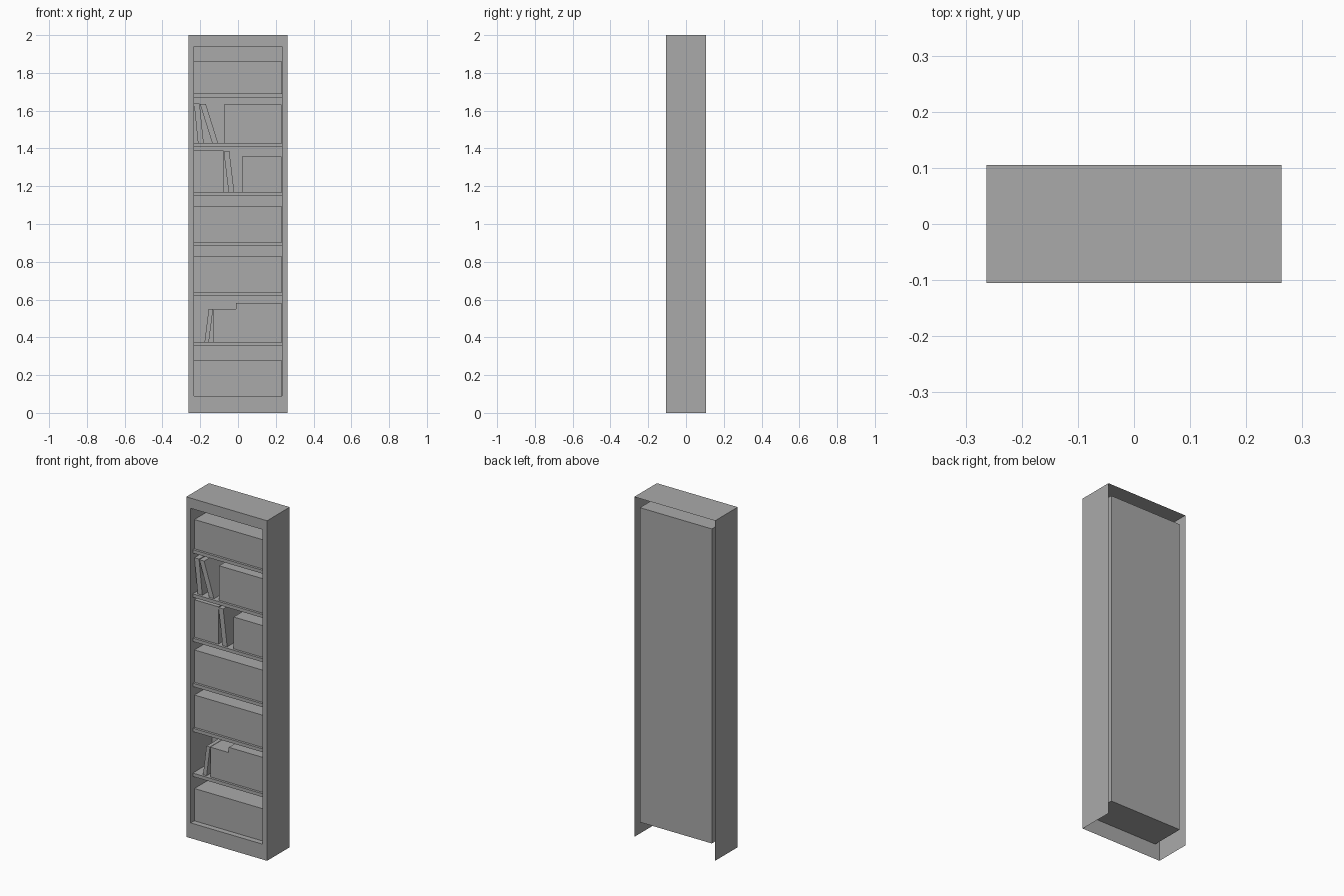
import bpy, bmesh

cube = bpy.data.objects.get("Cube")
if cube:
    bpy.data.objects.remove(cube, do_unlink=True)

grey = bpy.data.materials.new("plain grey")
grey.use_nodes = True
colour = (0.4, 0.4, 0.4, 1)
grey.diffuse_color = colour
grey.node_tree.nodes["Principled BSDF"].inputs["Base Color"].default_value = colour

HALF_W, HALF_D, HEIGHT = 0.263, 0.105, 2.0
IN_W, IN_BOTTOM, IN_TOP, IN_BACK = 0.234, 0.09, 1.94, 0.094
SHELF_FRONT, BOOK_FRONT = -0.086, -0.072
BOOK_RIGHT = 0.229


def finish(bm, name):
    bmesh.ops.recalc_face_normals(bm, faces=bm.faces)
    mesh = bpy.data.meshes.new(name)
    bm.to_mesh(mesh)
    bm.free()
    mesh.materials.append(grey)
    obj = bpy.data.objects.new(name, mesh)
    bpy.context.collection.objects.link(obj)
    return obj


def block(name, x0, x1, z0, z1, front, lean=0.0, back=IN_BACK - 0.002):
    """Box whose top is shifted sideways by lean."""
    bm = bmesh.new()
    bmesh.ops.create_cube(bm, size=1)
    for v in bm.verts:
        top = v.co.z > 0
        v.co.x = (x1 if v.co.x > 0 else x0) + (lean if top else 0)
        v.co.y = back if v.co.y > 0 else front
        v.co.z = z1 if top else z0
    return finish(bm, name)


# Carcass: thin outer shell, front frame and recessed inner compartment
bm = bmesh.new()


def loop(half_w, y, z0, z1):
    corners = ((-half_w, z0), (half_w, z0), (half_w, z1), (-half_w, z1))
    return [bm.verts.new((x, y, z)) for x, z in corners]


rings = [loop(HALF_W, HALF_D, 0, HEIGHT),
         loop(HALF_W, -HALF_D, 0, HEIGHT),
         loop(IN_W, -HALF_D, IN_BOTTOM, IN_TOP),
         loop(IN_W, IN_BACK, IN_BOTTOM, IN_TOP)]
for r, (a, b) in enumerate(zip(rings, rings[1:])):
    for i in range(4):
        j = (i + 1) % 4
        if r == 0 and i == 0:
            continue  # the underside stays open
        bm.faces.new((a[i], a[j], b[j], b[i]))
bm.faces.new(rings[-1])
finish(bm, "bookcase_carcass")

# Shelves, named from the bottom up
shelf_tops = [0.376, 0.64, 0.905, 1.17, 1.43, 1.69]
for n, z in enumerate(shelf_tops, 1):
    block(f"shelf_{n}", -IN_W, IN_W, z - 0.02, z, SHELF_FRONT, back=IN_BACK)

# Full-width rows of books
for n, (z0, z1) in enumerate([(IN_BOTTOM, 0.28), (0.64, 0.83),
                              (0.905, 1.095), (1.69, 1.862)], 1):
    block(f"full_book_row_{n}", -IN_W + 0.001, BOOK_RIGHT, z0, z1, BOOK_FRONT)

# Second level: row with a leaning book and one lying on top
block("low_book_row", -0.13, BOOK_RIGHT, 0.376, 0.551, BOOK_FRONT)
block("low_flat_book", -0.01, BOOK_RIGHT, 0.551, 0.582, BOOK_FRONT)
block("low_leaning_book", -0.177, -0.154, 0.376, 0.551, BOOK_FRONT, lean=0.022)

# Fifth level: two rows with a leaning book between
block("middle_left_books", -IN_W + 0.001, -0.078, 1.17, 1.39, BOOK_FRONT)
block("middle_right_books", 0.022, BOOK_RIGHT, 1.17, 1.357, BOOK_FRONT)
block("middle_leaning_book", -0.05, -0.02, 1.17, 1.386, BOOK_FRONT, lean=-0.026)

# Sixth level: two leaning books and a row
block("upper_right_books", -0.073, BOOK_RIGHT, 1.43, 1.633, BOOK_FRONT)
block("upper_leaning_book_1", -0.212, -0.182, 1.43, 1.637, BOOK_FRONT, lean=-0.021)
block("upper_leaning_book_2", -0.137, -0.106, 1.43, 1.634, BOOK_FRONT, lean=-0.064)
